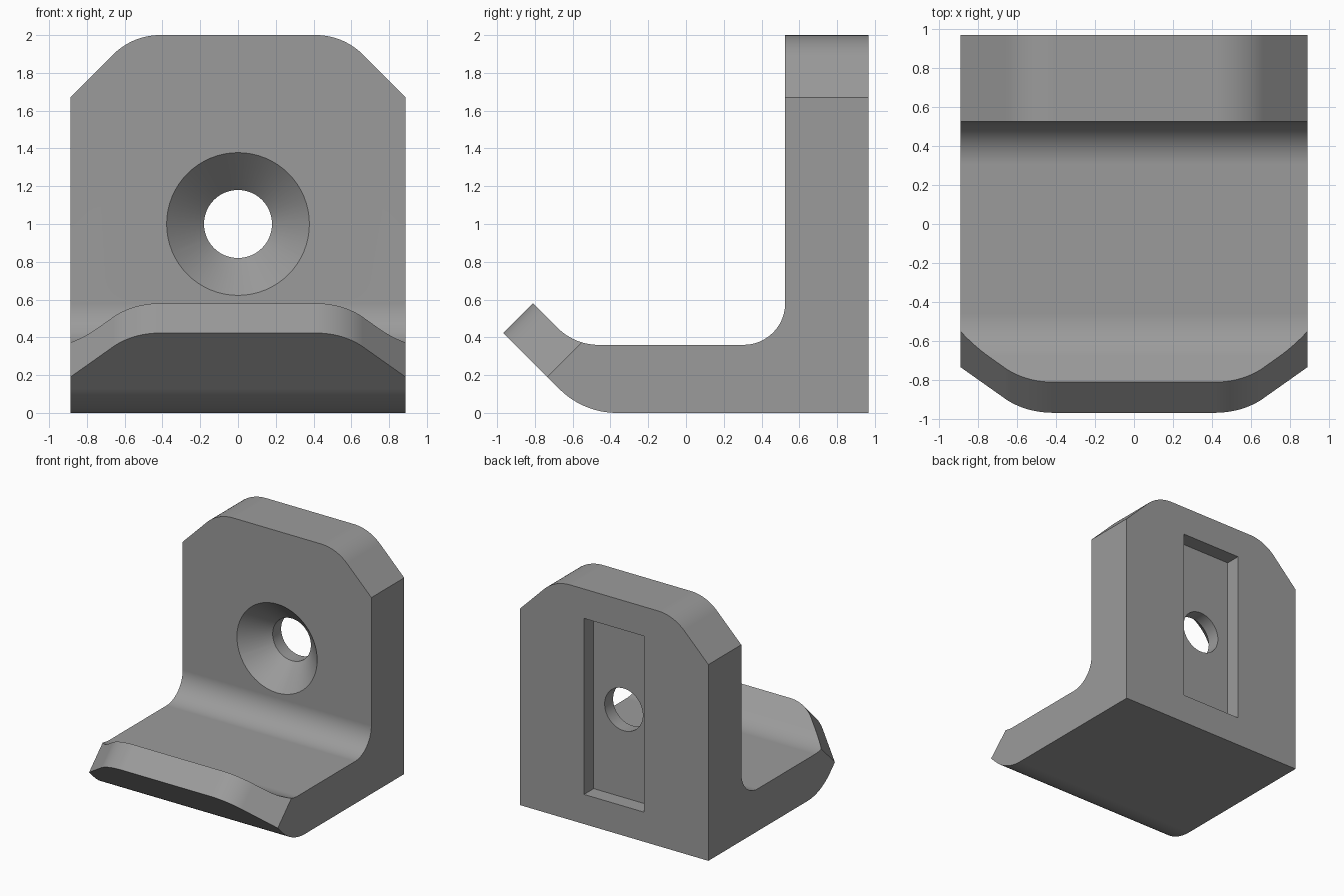
import bpy, bmesh, math
from mathutils import Vector

if "Cube" in bpy.data.objects:
    bpy.data.objects.remove(bpy.data.objects["Cube"])

HALF_W = 0.888   # half width of the bracket
BACK = 0.967     # half depth
HOLE_Z = 1.0


def fillet(points, segs=12):
    """Round 2D corners given as (a, b, radius)."""
    out = []
    n = len(points)
    for i, (a, b, r) in enumerate(points):
        p = Vector((a, b))
        if r == 0:
            out.append(p)
            continue
        d0 = (Vector(points[i - 1][:2]) - p).normalized()
        d1 = (Vector(points[(i + 1) % n][:2]) - p).normalized()
        half = d0.angle(d1) / 2
        centre = p + (d0 + d1).normalized() * (r / math.sin(half))
        s = p + d0 * (r / math.tan(half)) - centre
        e = p + d1 * (r / math.tan(half)) - centre
        total = s.angle(e)
        for k in range(segs + 1):
            t = k / segs
            out.append(centre + (s * math.sin((1 - t) * total)
                                 + e * math.sin(t * total)) / math.sin(total))
    return out


def make_object(name, bm):
    bmesh.ops.recalc_face_normals(bm, faces=bm.faces)
    mesh = bpy.data.meshes.new(name)
    bm.to_mesh(mesh)
    bm.free()
    obj = bpy.data.objects.new(name, mesh)
    bpy.context.collection.objects.link(obj)
    return obj


def prism(name, outline, place, d0, d1):
    """Sweep a 2D outline from depth d0 to d1; place maps (a, b, depth) to 3D."""
    bm = bmesh.new()
    low = [bm.verts.new(place(p[0], p[1], d0)) for p in outline]
    high = [bm.verts.new(place(p[0], p[1], d1)) for p in outline]
    bm.faces.new(low)
    bm.faces.new(high)
    for i in range(len(low)):
        j = (i + 1) % len(low)
        bm.faces.new((low[i], low[j], high[j], high[i]))
    return make_object(name, bm)


def lathe_y(name, profile, segs=64):
    """Turned solid around the y axis at hole height; profile is (radius, y)."""
    bm = bmesh.new()
    rings = []
    for r, y in profile:
        rings.append([bm.verts.new((r * math.cos(2 * math.pi * k / segs), y,
                                    HOLE_Z + r * math.sin(2 * math.pi * k / segs)))
                      for k in range(segs)])
    for a, b in zip(rings, rings[1:]):
        for k in range(segs):
            m = (k + 1) % segs
            bm.faces.new((a[k], a[m], b[m], b[k]))
    bm.faces.new(rings[0])
    bm.faces.new(rings[-1])
    return make_object(name, bm)


# Bracket body: side profile with rounded bends, ends left long for trimming
body = prism("bracket", fillet([
    (BACK, 0, 0), (BACK, 2.1, 0), (0.525, 2.1, 0), (0.525, 0.36, 0.22),
    (-0.59, 0.36, 0.31), (-0.88, 0.65, 0), (-1.037, 0.493, 0),
    (-0.544, 0, 0.43)]), lambda a, b, d: (d, a, b), -HALF_W, HALF_W)

# End trimmer: everything outside a chamfered, rounded end (x, distance from end)
trim = fillet([
    (-1.2, -0.3, 0), (1.2, -0.3, 0), (1.2, 0.642, 0), (0.558, 0, 0.35),
    (-0.558, 0, 0.35), (-1.2, 0.642, 0)])
S = math.sqrt(0.5)
cutters = [
    prism("top_trim", trim, lambda a, b, d: (a, d, 2 - b), 0.4, 1.1),
    prism("lip_trim", trim,
          lambda a, b, d: (a, -0.967 + S * (b + d), 0.423 + S * (d - b)), -0.3, 0.5),
    # Countersunk screw hole
    lathe_y("screw_hole", [(0.478, 0.425), (0.18, 0.723), (0.18, 1.1)]),
    # Rectangular recess in the back
    prism("back_recess", [(-0.283, 0.252), (0.283, 0.252), (0.283, 1.75), (-0.283, 1.75)],
          lambda a, b, d: (a, d, b), BACK - 0.13, 1.1),
]

for cutter in cutters:
    mod = body.modifiers.new(cutter.name, 'BOOLEAN')
    mod.operation = 'DIFFERENCE'
    mod.solver = 'EXACT'
    mod.object = cutter
    cutter.hide_render = True
    cutter.hide_viewport = False

# Bake the cuts, then discard the cutters
depsgraph = bpy.context.evaluated_depsgraph_get()
cut_mesh = bpy.data.meshes.new_from_object(body.evaluated_get(depsgraph))
body.modifiers.clear()
body.data = cut_mesh
for cutter in cutters:
    bpy.data.objects.remove(cutter)

# Single grey finish
grey = bpy.data.materials.new("grey")
grey.diffuse_color = (0.33, 0.33, 0.33, 1)
grey.use_nodes = True
grey.node_tree.nodes["Principled BSDF"].inputs["Base Color"].default_value = grey.diffuse_color
body.data.materials.clear()
body.data.materials.append(grey)

# Smooth bends with crisp edges
bpy.context.view_layer.objects.active = body
body.select_set(True)
bpy.ops.object.shade_smooth_by_angle(angle=math.radians(30))
weighted = body.modifiers.new("flat_faces", 'WEIGHTED_NORMAL')
weighted.keep_sharp = True
